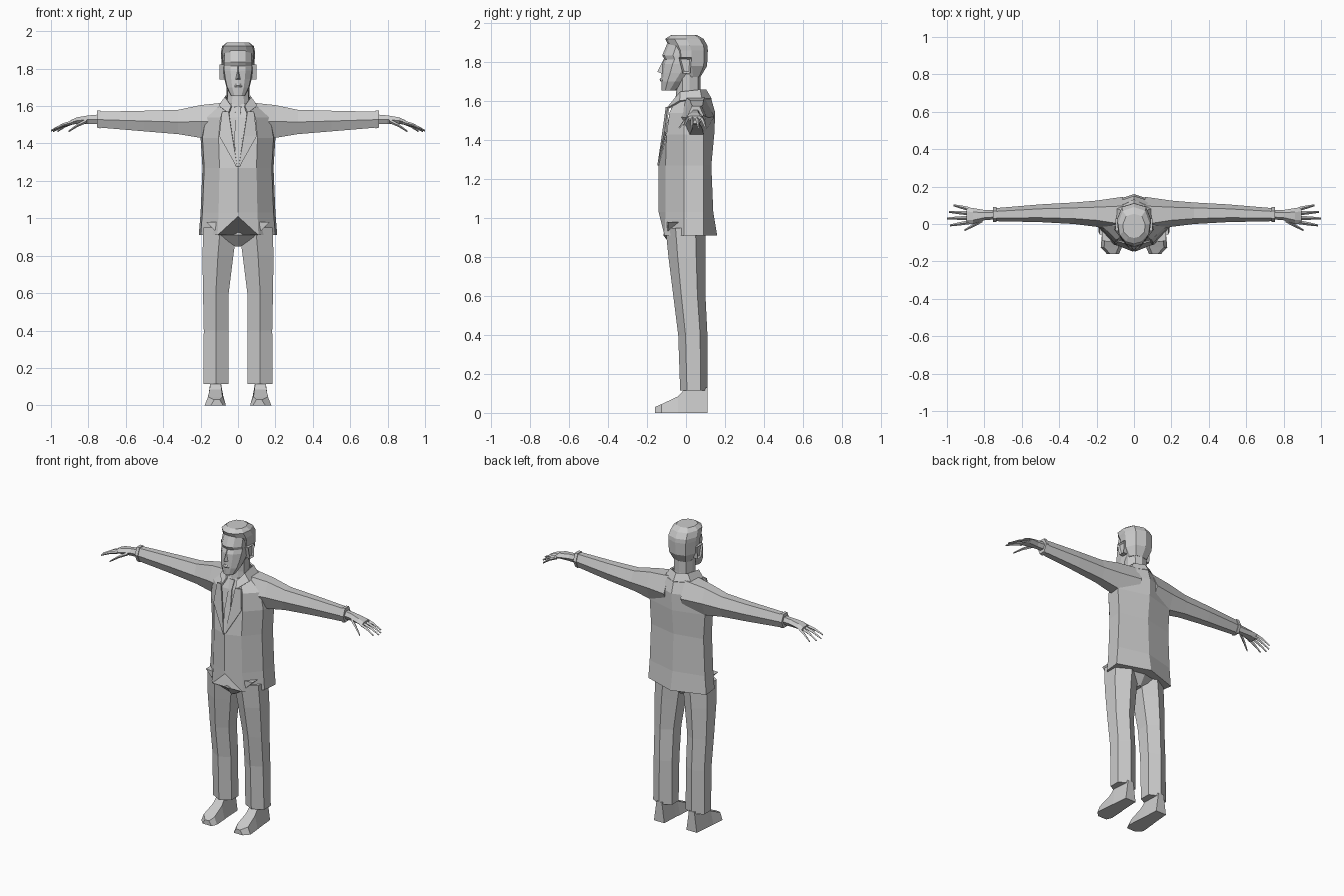
import bpy
import bmesh

default_cube = bpy.data.objects.get("Cube")
if default_cube:
    bpy.data.objects.remove(default_cube, do_unlink=True)

# One plain grey for the whole figure
grey = bpy.data.materials.new("plain grey")
grey.use_nodes = True
tone = (0.6, 0.6, 0.6, 1)
grey.diffuse_color = tone
grey.node_tree.nodes["Principled BSDF"].inputs["Base Color"].default_value = tone


def finish(name, bm, mirror=False, thickness=0):
    bmesh.ops.recalc_face_normals(bm, faces=bm.faces)
    mesh = bpy.data.meshes.new(name)
    bm.to_mesh(mesh)
    bm.free()
    mesh.materials.append(grey)
    obj = bpy.data.objects.new(name, mesh)
    bpy.context.collection.objects.link(obj)
    if mirror:
        obj.modifiers.new("mirror", 'MIRROR')
    if thickness:
        solid = obj.modifiers.new("thickness", 'SOLIDIFY')
        solid.thickness = thickness
        solid.offset = 0
    return obj


def loft(name, rings, closed=True, **options):
    """Skin a list of equal rings; closed rings also get end caps."""
    bm = bmesh.new()
    loops = [[bm.verts.new(point) for point in ring] for ring in rings]
    count = len(loops[0])
    for lower, upper in zip(loops, loops[1:]):
        for i in range(count if closed else count - 1):
            j = (i + 1) % count
            bm.faces.new((lower[i], lower[j], upper[j], upper[i]))
    if closed:
        bm.faces.new(loops[0])
        bm.faces.new(loops[-1])
    return finish(name, bm, **options)


def symmetric(half):
    """Complete a half ring whose first and last points lie on the centre."""
    return half + [(-x, y, z) for x, y, z in reversed(half[1:-1])]


def hexagon(u0, u1, v0, v1):
    """Six-sided section with points at the two u ends."""
    inset = (u1 - u0) * 0.25
    middle = (v0 + v1) / 2
    return [(u0, middle), (u0 + inset, v1), (u1 - inset, v1),
            (u1, middle), (u1 - inset, v0), (u0 + inset, v0)]


def limb(name, sections):
    """Part running along x, mirrored to the other side."""
    rings = [[(x, u, v) for u, v in hexagon(*box)] for x, *box in sections]
    return loft(name, rings, mirror=True)


# Jacket: height, half width, centre front, outer front, centre back
jacket = []
for z, w, front, chest, back in [
        (0.91, 0.21, -0.13, -0.11, 0.16),
        (1.03, 0.2, -0.14, -0.105, 0.14),
        (1.27, 0.19, -0.14, -0.105, 0.13),
        (1.43, 0.2, -0.1, -0.1, 0.145),
        (1.54, 0.18, -0.075, -0.085, 0.15),
        (1.61, 0.09, -0.05, -0.05, 0.13)]:
    jacket.append(symmetric([
        (0, front, z), (w * 0.52, chest, z), (w * 0.95, -0.01, z),
        (w, 0.09, z), (0, back, z)]))
# Raise the hem at the centre front to make the cutaway
jacket[0][0] = (0, -0.135, 1.01)
loft("jacket_body", jacket)

# Sleeves and cuffs
limb("sleeve", [
    (0.06, -0.05, 0.145, 1.42, 1.62),
    (0.2, -0.015, 0.125, 1.43, 1.605),
    (0.32, 0, 0.115, 1.45, 1.58),
    (0.5, 0.01, 0.105, 1.465, 1.575),
    (0.74, 0.015, 0.085, 1.485, 1.57)])
limb("cuff", [
    (0.735, 0.01, 0.09, 1.48, 1.575),
    (0.755, 0.01, 0.09, 1.485, 1.575)])

# Hands: palm, four fingers and a thumb
limb("palm", [
    (0.74, 0.025, 0.075, 1.505, 1.555),
    (0.8, 0.02, 0.075, 1.505, 1.55),
    (0.86, 0, 0.085, 1.505, 1.54),
    (0.895, 0, 0.09, 1.5, 1.525)])


def finger(name, base, tip, sag):
    rings = []
    for along, radius in [(0, 0.011), (0.5, 0.009), (1, 0.005)]:
        x, y, z = [a + (b - a) * along for a, b in zip(base, tip)]
        z += sag * along * (1 - along) * 4
        rings.append([(x, y - radius, z), (x, y, z + radius),
                      (x, y + radius, z), (x, y, z - radius)])
    loft(name, rings, mirror=True)


for name, base_y, tip_x, tip_y, tip_z in [
        ("index_finger", 0.01, 0.985, -0.008, 1.475),
        ("middle_finger", 0.033, 1, 0.03, 1.468),
        ("ring_finger", 0.057, 0.99, 0.065, 1.465),
        ("little_finger", 0.08, 0.965, 0.1, 1.465)]:
    finger(name, (0.88, base_y, 1.514), (tip_x, tip_y, tip_z), 0.006)
finger("thumb", (0.81, 0.02, 1.52), (0.905, -0.033, 1.465), 0.005)

# Trouser legs: height, front, back, inner, outer
legs = []
for z, *box in [
        (0.115, -0.03, 0.11, 0.05, 0.185),
        (0.4, -0.04, 0.11, 0.05, 0.183),
        (0.6, -0.065, 0.1, 0.05, 0.187),
        (0.8, -0.09, 0.1, 0.025, 0.19),
        (0.95, -0.105, 0.1, 0.005, 0.185)]:
    legs.append([(x, y, z) for y, x in hexagon(*box)])
loft("trouser_leg", legs, mirror=True)

# Pelvis between the legs
pelvis = []
for z, w, front, back in [(0.85, 0.015, -0.07, 0.06),
                          (0.91, 0.1, -0.115, 0.1),
                          (0.98, 0.17, -0.11, 0.1)]:
    pelvis.append(symmetric([(0, front, z), (w, front + 0.02, z),
                             (w, back - 0.02, z), (0, back, z)]))
loft("pelvis", pelvis)

# Shoes: depth, inner, outer, top
shoes = []
for y, inner, outer, top in [
        (0.11, 0.08, 0.155, 0.13),
        (0, 0.075, 0.165, 0.13),
        (-0.04, 0.07, 0.17, 0.085),
        (-0.125, 0.065, 0.178, 0.045),
        (-0.16, 0.08, 0.145, 0.03)]:
    shoes.append([(inner, y, 0), (outer, y, 0),
                  (outer - 0.018, y, top), (inner + 0.018, y, top)])
loft("shoe", shoes, mirror=True)


def skull(name, levels):
    """Rounded head-like loft from height, half width, front and back."""
    rings = []
    for z, w, front, back in levels:
        depth = back - front
        rings.append(symmetric([
            (0, front, z), (w * 0.5, front + depth * 0.06, z),
            (w * 0.92, front + depth * 0.25, z),
            (w, front + depth * 0.55, z),
            (w * 0.7, back - depth * 0.1, z), (0, back, z)]))
    return loft(name, rings)


skull("neck", [(1.56, 0.07, -0.06, 0.09), (1.65, 0.06, -0.05, 0.075),
               (1.76, 0.062, -0.05, 0.075)])
skull("face", [
    (1.655, 0.038, -0.125, -0.05), (1.7, 0.062, -0.127, 0),
    (1.745, 0.073, -0.125, 0.05), (1.79, 0.08, -0.122, 0.09),
    (1.815, 0.08, -0.111, 0.1), (1.835, 0.08, -0.122, 0.1),
    (1.9, 0.078, -0.095, 0.1)])
skull("hair", [
    (1.725, 0.06, -0.01, 0.075), (1.78, 0.086, -0.065, 0.108),
    (1.86, 0.09, -0.075, 0.112), (1.885, 0.092, -0.09, 0.11),
    (1.92, 0.085, -0.107, 0.09), (1.94, 0.06, -0.075, 0.055)])

# Nose
bm = bmesh.new()
bridge, tip, left, right = [bm.verts.new(p) for p in [
    (0, -0.112, 1.82), (0, -0.147, 1.75),
    (0.018, -0.112, 1.738), (-0.018, -0.112, 1.738)]]
for face in [(bridge, tip, left), (bridge, right, tip),
             (tip, right, left), (bridge, left, right)]:
    bm.faces.new(face)
finish("nose", bm)

# Lips
loft("lips", [symmetric([(0, -0.12, z), (0.024, -0.117, z), (0.012, front, z),
                         (0, front - 0.003, z)])
              for z, front in [(1.7, -0.126), (1.71, -0.133), (1.72, -0.126)]])

# Ears with a sunken centre
bm = bmesh.new()
bmesh.ops.create_cube(bm, size=1)
for v in bm.verts:
    v.co = (0.085 + v.co.x * 0.028, v.co.y * 0.065 - v.co.z * 0.008,
            1.783 + v.co.z * 0.08)
    if v.co.z < 1.78:
        v.co.y *= 0.6
bm.normal_update()
outer_face = [f for f in bm.faces if f.normal.x > 0.9]
bmesh.ops.inset_region(bm, faces=outer_face, thickness=0.012, depth=-0.01)
finish("ear", bm, mirror=True)

# Collar standing round the neck
loft("collar", [
    [(0.05, -0.098, 1.56), (0.1, -0.03, 1.6), (0.09, 0.08, 1.61), (0, 0.128, 1.61)],
    [(0.035, -0.065, 1.6), (0.068, -0.03, 1.645), (0.06, 0.07, 1.657), (0, 0.1, 1.657)]],
    closed=False, mirror=True, thickness=0.01)

# Lapels meeting at the jacket button
loft("lapel", [
    [(0.003, -0.143, 1.27), (0.008, -0.143, 1.275)],
    [(0.03, -0.118, 1.44), (0.1, -0.106, 1.44)],
    [(0.05, -0.1, 1.57), (0.085, -0.09, 1.57)]],
    closed=False, mirror=True, thickness=0.008)

# Narrow tie
loft("tie", [
    [(-w, y, z), (w, y, z)] for w, y, z in [
        (0.012, -0.141, 1.28), (0.02, -0.105, 1.43),
        (0.012, -0.08, 1.54), (0.018, -0.06, 1.6)]],
    closed=False, thickness=0.006)
